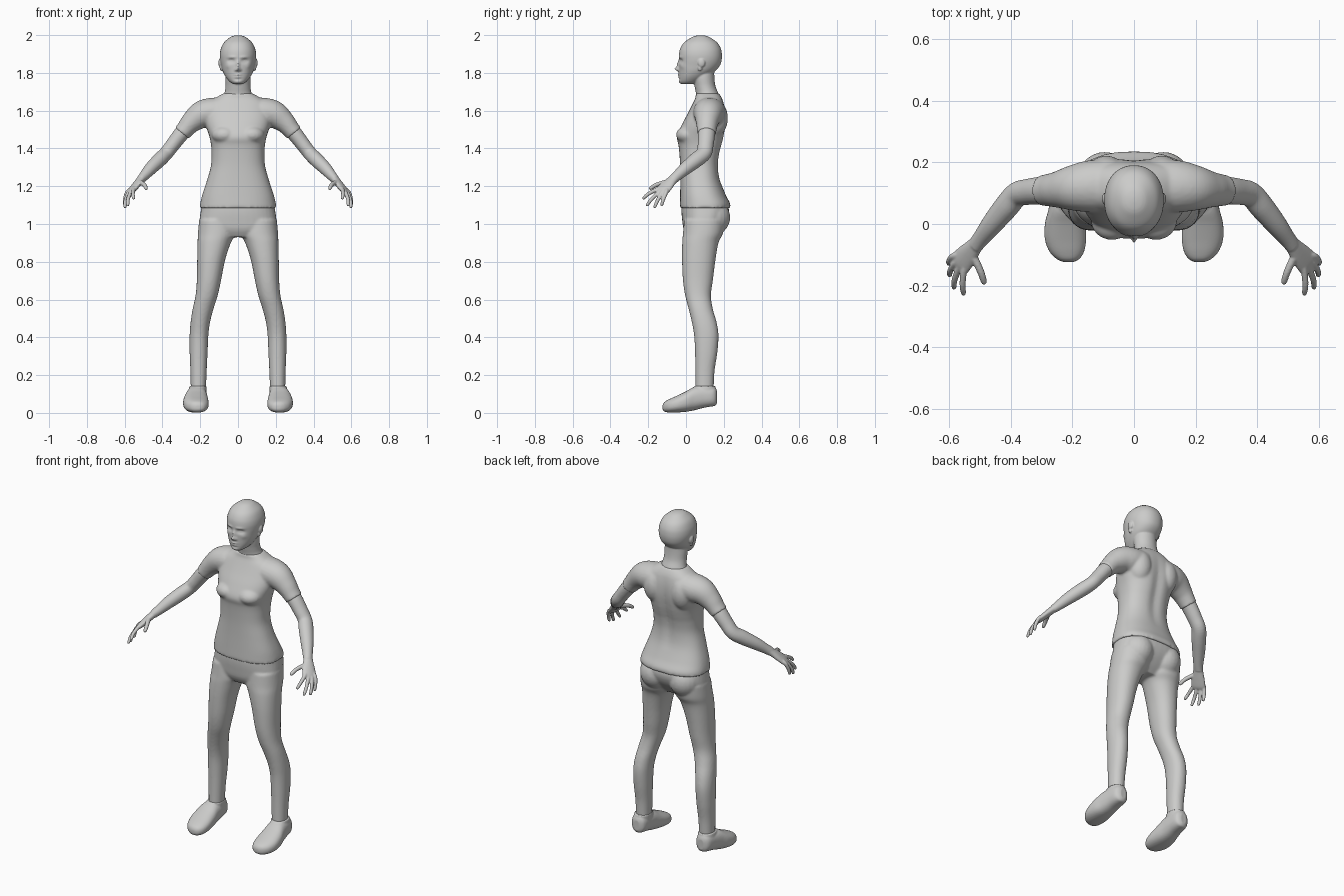
import bpy, bmesh, math
from mathutils import Vector as V, Matrix

grey = bpy.data.materials.new("light_grey")
grey.diffuse_color = (0.6, 0.6, 0.59, 1)


def spline(rows, steps):
    """Catmull-Rom interpolation of rows of numbers."""
    out = []
    for i in range(len(rows) - 1):
        a, b, c, d = (rows[max(i - 1, 0)], rows[i], rows[i + 1],
                      rows[min(i + 2, len(rows) - 1)])
        for s in range(steps):
            t = s / steps
            out.append([0.5 * (2 * q + (r - p) * t + (2 * p - 5 * q + 4 * r - w) * t * t
                               + (3 * q - p - 3 * r + w) * t ** 3)
                        for p, q, r, w in zip(a, b, c, d)])
    return out + [list(rows[-1])]


def loft(bm, rings, n=2.0, sides=40):
    """Skin rings (centre, u, v) of superellipse section and cap both ends."""
    loops = []
    for c, u, v in rings:
        loop = []
        for k in range(sides):
            a = 2 * math.pi * k / sides
            ca, sa = math.cos(a), math.sin(a)
            loop.append(bm.verts.new(c + u * math.copysign(abs(ca) ** (2 / n), ca)
                                     + v * math.copysign(abs(sa) ** (2 / n), sa)))
        loops.append(loop)
    for a, b in zip(loops, loops[1:]):
        for k in range(sides):
            j = (k + 1) % sides
            bm.faces.new((a[k], a[j], b[j], b[k]))
    bm.faces.new(loops[0][::-1])
    bm.faces.new(loops[-1])
    return [v for l in loops for v in l]


def column(bm, rows, n=2.0, steps=5, sides=40, flip=1):
    """Upright loft from rows (z, x_min, x_max, y_front, y_back)."""
    return loft(bm, [(V((flip * (x0 + x1) / 2, (y0 + y1) / 2, z)),
                      V(((x1 - x0) / 2, 0, 0)), V((0, (y1 - y0) / 2, 0)))
                     for z, x0, x1, y0, y1 in spline(rows, steps)], n, sides)


def centred(rows):
    return [(z, -w, w, y0, y1) for z, w, y0, y1 in rows]


def tube(bm, rows, side, ref=(0, 1, 0), steps=5, sides=24):
    """Limb loft from rows (x, y, z, radius along ref, radius across)."""
    rows = spline(rows, steps)
    pts = [V(r[:3]) for r in rows]
    rings = []
    for i, r in enumerate(rows):
        t = (pts[min(i + 1, len(pts) - 1)] - pts[max(i - 1, 0)]).normalized()
        u = V(ref) - t * t.dot(V(ref))
        u.normalize()
        rings.append([V((side * p.x, p.y, p.z))
                      for p in (pts[i], u * r[3], t.cross(u) * r[4])])
    loft(bm, rings, 2.0, sides)


def ball(bm, c, r):
    bmesh.ops.create_uvsphere(bm, u_segments=24, v_segments=16, radius=1,
                              matrix=Matrix.Translation(c) @ Matrix.Diagonal((*r, 1)))


def finish(bm, name, voxel, smooth):
    """Fuse the overlapping volumes into one smooth skin."""
    bmesh.ops.recalc_face_normals(bm, faces=bm.faces)
    me = bpy.data.meshes.new(name)
    bm.to_mesh(me)
    bm.free()
    me.materials.append(grey)
    ob = bpy.data.objects.new(name, me)
    bpy.context.collection.objects.link(ob)
    m = ob.modifiers.new("fuse", 'REMESH')
    m.mode, m.voxel_size, m.use_smooth_shade = 'VOXEL', voxel, True
    if smooth:
        s = ob.modifiers.new("soften", 'SMOOTH')
        s.factor, s.iterations = 0.5, smooth


# Head: skull, then face relief as soft bumps (x, z, depth, width, height)
bm = bmesh.new()
skull = column(bm, centred([
    (1.742, .028, -.026, .04), (1.755, .046, -.034, .075), (1.78, .066, -.036, .115),
    (1.81, .081, -.037, .155), (1.84, .089, -.038, .18), (1.87, .095, -.037, .189),
    (1.90, .096, -.037, .19), (1.93, .09, -.03, .184), (1.96, .075, -.011, .166),
    (1.985, .047, .024, .132), (1.995, .028, .046, .11), (1.999, .008, .07, .088)]),
    2.15, 6, 96)
relief = [(0, 1.820, .022, .010, .010), (0, 1.842, .012, .008, .020),
          (.013, 1.815, .007, .006, .006), (.036, 1.863, -.013, .017, .010),
          (.036, 1.862, .007, .011, .005), (.032, 1.883, .005, .022, .006),
          (0, 1.790, .008, .017, .005), (0, 1.777, .007, .015, .005),
          (0, 1.784, -.004, .020, .002), (0, 1.767, -.004, .020, .004),
          (0, 1.752, .005, .018, .008), (.055, 1.835, .004, .014, .014)]
for v in skull:
    if v.co.y < .05:
        x, z = abs(v.co.x), v.co.z
        v.co.y -= sum(d * math.exp(-((x - cx) / w) ** 2 - ((z - cz) / h) ** 2)
                      for cx, cz, d, w, h in relief)
# Neck
column(bm, centred([(1.60, .11, .06, .185), (1.65, .095, .055, .185), (1.69, .073, .053, .172),
                    (1.73, .066, .045, .156), (1.78, .066, .035, .15), (1.84, .06, .04, .15)]))
# Ears
for s in (-1, 1):
    ball(bm, (s * .094, .082, 1.853), (.010, .019, .024))
    ball(bm, (s * .088, .074, 1.828), (.009, .012, .018))
finish(bm, "head_and_neck", .0042, 1)

# Shirt body with a shallow spine groove
bm = bmesh.new()
trunk = column(bm, centred([
    (1.085, .203, -.032, .235), (1.11, .2, -.032, .233), (1.155, .189, -.031, .21),
    (1.235, .163, -.03, .18), (1.31, .143, -.031, .172), (1.375, .14, -.035, .18),
    (1.42, .143, -.04, .192), (1.465, .152, -.048, .203), (1.53, .172, -.02, .212),
    (1.59, .175, .012, .21), (1.64, .16, .037, .2), (1.67, .115, .05, .188),
    (1.692, .077, .052, .174)]), 2.4, 5, 72)
for v in trunk:
    if v.co.y > .1 and 1.2 < v.co.z < 1.66:
        v.co.y -= .012 * math.exp(-(v.co.x / .03) ** 2) * math.sin((v.co.z - 1.2) / .46 * math.pi)
for s in (-1, 1):
    # Bust, shoulder blade and sleeve
    ball(bm, (s * .072, .012, 1.472), (.068, .064, .048))
    ball(bm, (s * .09, .15, 1.56), (.07, .072, .10))
    tube(bm, [(.06, .125, 1.60, .085, .07), (.14, .122, 1.59, .085, .078),
              (.195, .117, 1.577, .075, .073), (.245, .112, 1.54, .06, .058),
              (.275, .11, 1.507, .053, .049), (.298, .109, 1.48, .05, .046)], s)
finish(bm, "shirt", .007, 5)

# Trousers: hips, seat and legs
bm = bmesh.new()
column(bm, centred([(1.12, .188, -.022, .215), (1.07, .197, -.024, .228),
                    (1.02, .203, -.02, .215), (.97, .195, -.012, .18),
                    (.93, .13, .01, .14)]), 2.4)
for s in (-1, 1):
    ball(bm, (s * .095, .13, 1.035), (.095, .104, .10))
    column(bm, [(1.02, .01, .206, -.01, .205), (.95, .012, .212, -.016, .195),
                (.90, .038, .214, -.02, .172), (.81, .068, .216, -.021, .156),
                (.70, .09, .218, -.016, .142), (.62, .108, .225, -.004, .132),
                (.55, .13, .24, .014, .142), (.48, .148, .251, .031, .162),
                (.41, .157, .256, .043, .172), (.32, .161, .256, .048, .166),
                (.22, .166, .252, .05, .151), (.12, .17, .25, .05, .146)], 2.15, flip=s)
finish(bm, "trousers", .007, 4)

# Arms with hands
across = (.45, .85, -.15)
digits = [((.552, -.155, 1.183), (.556, -.198, 1.160), (.552, -.230, 1.132)),
          ((.567, -.143, 1.170), (.582, -.182, 1.132), (.584, -.210, 1.094)),
          ((.580, -.127, 1.165), (.596, -.152, 1.122), (.598, -.168, 1.084)),
          ((.587, -.105, 1.168), (.599, -.120, 1.130), (.600, -.130, 1.096)),
          ((.520, -.105, 1.222), (.497, -.155, 1.208), (.484, -.195, 1.185))]
bm = bmesh.new()
for s in (-1, 1):
    tube(bm, [(.24, .112, 1.54, .044, .042), (.298, .109, 1.48, .045, .041),
              (.345, .104, 1.42, .042, .038), (.38, .095, 1.375, .041, .037),
              (.415, .055, 1.34, .041, .038), (.46, .0, 1.296, .035, .034),
              (.495, -.045, 1.257, .028, .027), (.515, -.07, 1.235, .027, .022)], s)
    tube(bm, [(.50, -.05, 1.252, .025, .022), (.518, -.073, 1.232, .028, .02),
              (.54, -.1, 1.205, .037, .018), (.562, -.125, 1.178, .041, .015),
              (.572, -.136, 1.166, .036, .01)], s, across)
    for i, (a, b, c) in enumerate(digits):
        r = .0115 if i == 4 else .0098
        mid = V(a).lerp(V((.53, -.09, 1.215)), .4)
        tube(bm, [(*mid, r, r), (*a, r * 1.1, r * 1.1), (*b, r, r),
                  (*V(b).lerp(V(c), .8), r * .85, r * .85), (*c, r * .35, r * .35)],
             s, across, 4, 14)
finish(bm, "arms_and_hands", .0042, 1)

# Shoes: rows (y, half width, sole z, top z, centre x)
bm = bmesh.new()
for s in (-1, 1):
    rows = spline([(-.124, .014, .018, .042, .212), (-.114, .036, .007, .058, .214),
                   (-.09, .056, .002, .072, .218), (-.05, .067, .002, .09, .222),
                   (0, .066, .006, .114, .223), (.045, .058, .014, .138, .22),
                   (.09, .052, .026, .143, .217), (.135, .046, .034, .141, .215),
                   (.155, .036, .038, .134, .214), (.165, .018, .052, .115, .214)], 5)
    loft(bm, [(V((s * x, y, (z0 + z1) / 2)), V((w, 0, 0)), V((0, 0, (z1 - z0) / 2)))
              for y, w, z0, z1, x in rows], 2.4)
    # Ankle collar
    column(bm, [(.07, .168, .262, .03, .158), (.11, .167, .262, .036, .158),
                (.142, .167, .257, .043, .156)], 2.2, 3, flip=s)
finish(bm, "shoes", .005, 2)
